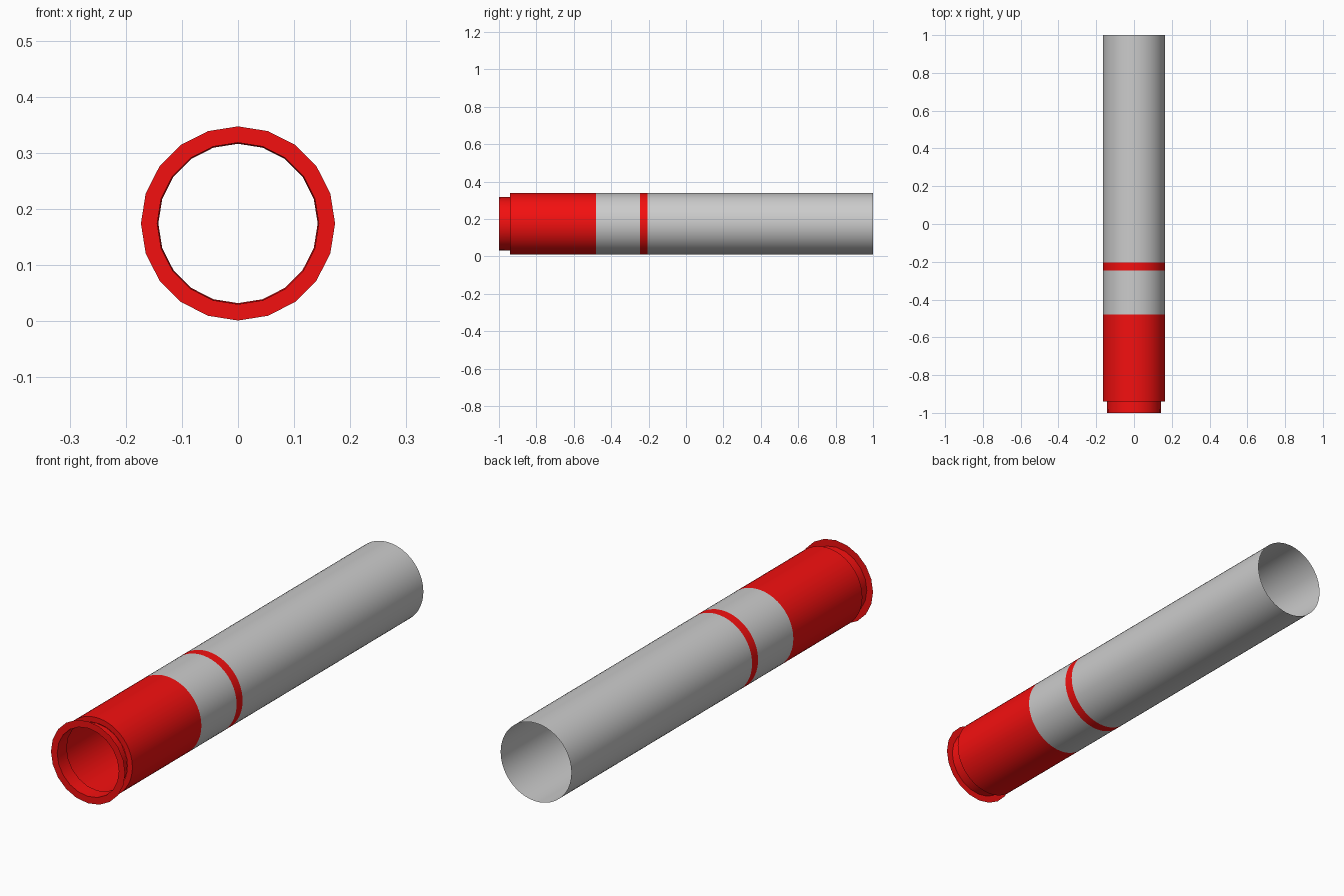
import bpy, bmesh
from math import sin, cos, pi

if "Cube" in bpy.data.objects:
    bpy.data.objects.remove(bpy.data.objects["Cube"])

AXIS_Z = 0.174

red = bpy.data.materials.new("red")
red.diffuse_color = (0.9, 0.005, 0.005, 1)
red.use_nodes = True
red.node_tree.nodes["Principled BSDF"].inputs["Base Color"].default_value = red.diffuse_color


def lathe(name, profile, sides, material=None):
    """Spin an open (y, radius) profile around the tube axis."""
    bm = bmesh.new()
    rings = []
    for y, r in profile:
        rings.append([bm.verts.new((r * sin(2 * pi * i / sides), y,
                                    AXIS_Z + r * cos(2 * pi * i / sides)))
                      for i in range(sides)])
    for a, b in zip(rings, rings[1:]):
        for i in range(sides):
            j = (i + 1) % sides
            bm.faces.new((a[i], a[j], b[j], b[i]))
    bm.normal_update()
    mesh = bpy.data.meshes.new(name)
    bm.to_mesh(mesh)
    bm.free()
    obj = bpy.data.objects.new(name, mesh)
    bpy.context.collection.objects.link(obj)
    if material:
        mesh.materials.append(material)
    bpy.ops.object.select_all(action='DESELECT')
    obj.select_set(True)
    bpy.context.view_layer.objects.active = obj
    bpy.ops.object.shade_smooth_by_angle(angle=pi / 6)
    return obj


R = 0.165
# Thin flat end flange and the narrow neck behind it
lathe("end_flange", [(-1, 0.173), (-1, 0.144)], 20, red)
lathe("neck", [(-1, 0.144), (-0.94, 0.142)], 20, red)

# Red front section with its stepped shoulder
lathe("red_section", [(-0.94, 0.142), (-0.94, R), (-0.48, R)], 64, red)

# Open thin-walled tube with a red band
lathe("front_tube", [(-0.48, R), (-0.245, R)], 64)
lathe("red_band", [(-0.245, R), (-0.205, R)], 64, red)
lathe("rear_tube", [(-0.205, R), (1, R)], 64)
